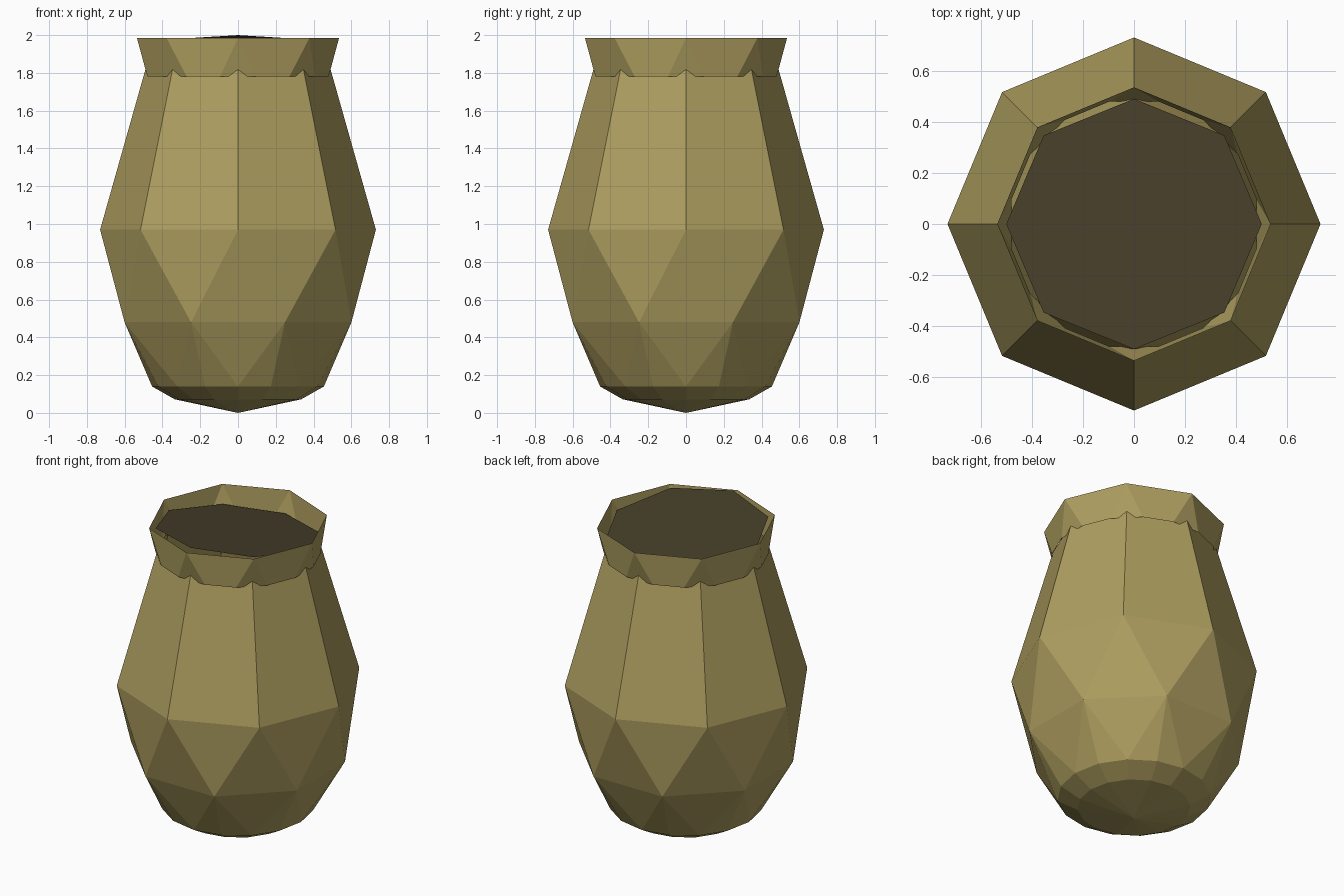
import bpy, bmesh
from math import cos, sin, radians

if "Cube" in bpy.data.objects:
    bpy.data.objects.remove(bpy.data.objects["Cube"])


def material(name, rgb):
    m = bpy.data.materials.new(name)
    m.diffuse_color = (*rgb, 1)
    m.use_nodes = True
    m.node_tree.nodes["Principled BSDF"].inputs["Base Color"].default_value = m.diffuse_color
    return m


def ring(bm, n, r, z, off=0.0):
    return [bm.verts.new((r * cos(radians(off + 360 * i / n)),
                          r * sin(radians(off + 360 * i / n)), z)) for i in range(n)]


def finish(bm, name, mat):
    bmesh.ops.recalc_face_normals(bm, faces=bm.faces)
    me = bpy.data.meshes.new(name)
    bm.to_mesh(me)
    bm.free()
    me.materials.append(mat)
    ob = bpy.data.objects.new(name, me)
    bpy.context.collection.objects.link(ob)
    return ob


clay = material("clay", (0.42, 0.34, 0.115))
dark = material("dark_filling", (0.06, 0.048, 0.022))

# Vase body: faceted octagonal shoulder over a diamond-cut base
bm = bmesh.new()
neck = ring(bm, 8, 0.484, 1.84)
belly = ring(bm, 8, 0.73, 0.97)
low = ring(bm, 8, 0.65, 0.48, 22.5)
foot = ring(bm, 16, 0.455, 0.14)
sole = ring(bm, 16, 0.335, 0.072)
tip = bm.verts.new((0, 0, 0))
for i in range(8):
    j, k = (i + 1) % 8, 2 * i
    a, b, c = foot[k], foot[k + 1], foot[(k + 2) % 16]
    bm.faces.new((belly[i], belly[j], neck[j], neck[i]))
    bm.faces.new((belly[i], low[i], belly[j]))
    bm.faces.new((belly[j], low[i], low[j]))
    bm.faces.new((low[i], c, low[j]))
    bm.faces.new((low[i], a, b))
    bm.faces.new((low[i], b, c))
for i in range(16):
    j = (i + 1) % 16
    bm.faces.new((foot[i], sole[i], sole[j], foot[j]))
    bm.faces.new((sole[i], tip, sole[j]))
finish(bm, "vase_body", clay)

# Flared collar: octagon on top, sixteen sides where it cuts into the body
bm = bmesh.new()
rim = ring(bm, 8, 0.535, 1.985)
hem = ring(bm, 16, 0.489, 1.78, -11.25)
for i in range(8):
    j, k = (i + 1) % 8, 2 * i
    bm.faces.new((rim[i], hem[k], hem[k + 1]))
    bm.faces.new((rim[i], hem[k + 1], hem[(k + 2) % 16], rim[j]))
finish(bm, "vase_collar", clay)

# Filling: dark octagonal disc, tilted up toward the front
bm = bmesh.new()
disc = ring(bm, 8, 0.5, 0)
for v in disc:
    v.co.y *= 0.98
    v.co.z = 1.925 - 0.153 * v.co.y
bm.faces.new(disc)
finish(bm, "filling", dark)
